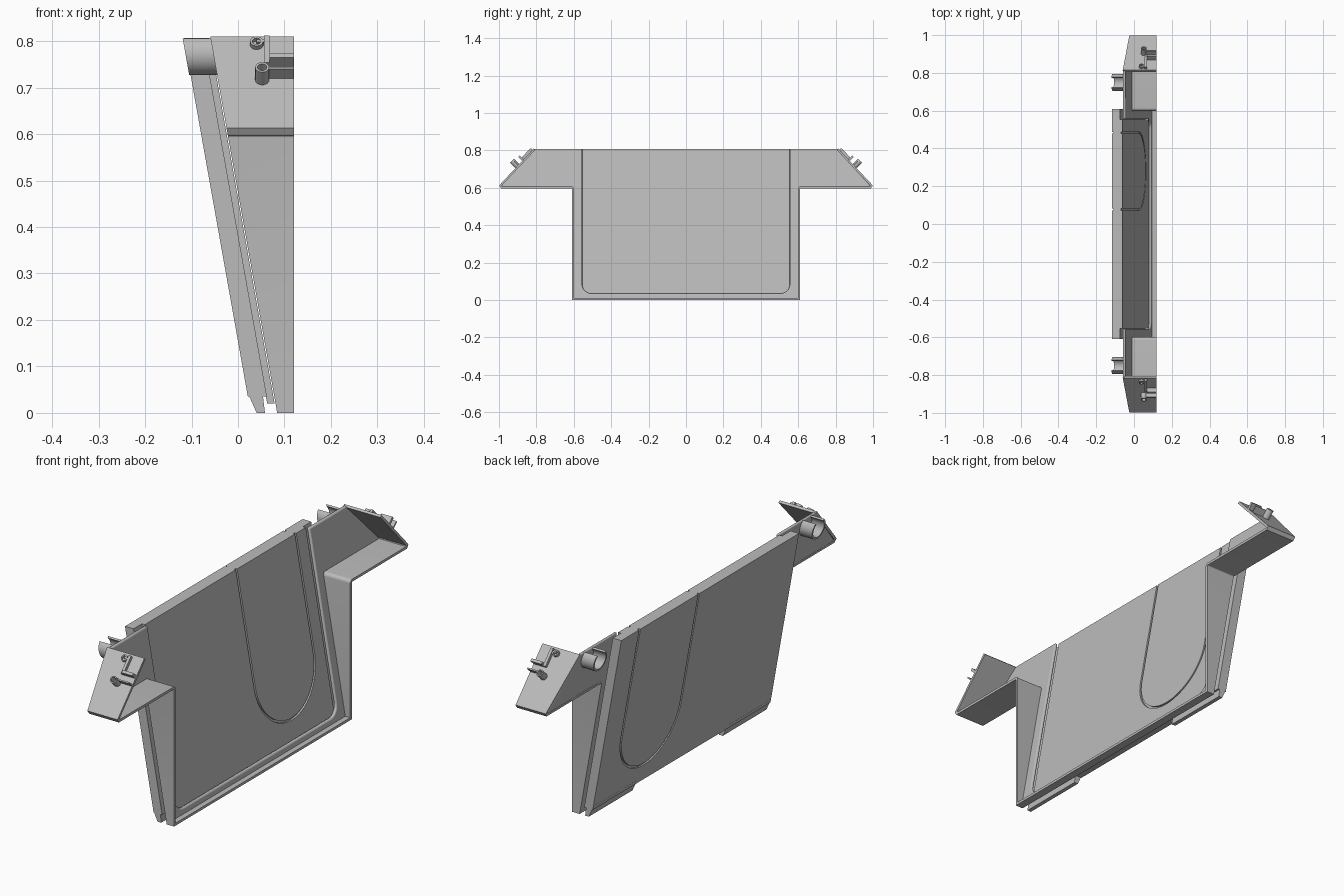
import bpy, bmesh, math
from mathutils import Vector

cube = bpy.data.objects.get("Cube")
if cube:
    bpy.data.objects.remove(cube, do_unlink=True)

grey = bpy.data.materials.new("plain grey")
grey.use_nodes = True
COLOR = (0.5, 0.5, 0.5, 1)
grey.diffuse_color = COLOR
grey.node_tree.nodes["Principled BSDF"].inputs["Base Color"].default_value = COLOR

TOP = 0.807
EDGE = 0.12


def lean(z):
    """x of the leaning panel's front face at height z"""
    return -0.06 + 0.178 * (0.8 - z)


def finish(name, bm):
    bmesh.ops.recalc_face_normals(bm, faces=bm.faces)
    mesh = bpy.data.meshes.new(name)
    bm.to_mesh(mesh)
    bm.free()
    obj = bpy.data.objects.new(name, mesh)
    bpy.context.collection.objects.link(obj)
    mesh.materials.append(grey)
    return obj


def smooth(obj, angle=35):
    bpy.ops.object.select_all(action="DESELECT")
    obj.select_set(True)
    bpy.context.view_layer.objects.active = obj
    bpy.ops.object.shade_smooth_by_angle(angle=math.radians(angle))


def slab(name, outline, back, front):
    """Leaning plate from a (y, z) outline between two offsets from the panel face"""
    bm = bmesh.new()
    rings = [[bm.verts.new((lean(z) + o, y, z)) for y, z in outline] for o in (back, front)]
    n = len(outline)
    for ring in rings:
        bm.faces.new(ring)
    for i in range(n):
        j = (i + 1) % n
        bm.faces.new((rings[0][i], rings[0][j], rings[1][j], rings[1][i]))
    return finish(name, bm)


def strip(name, path, width, back, front):
    """Bent strip along a (y, z) path; back and front give x from height"""
    pts = [Vector(p) for p in path]
    bm = bmesh.new()
    rows = []
    for i, p in enumerate(pts):
        a = (p - pts[i - 1]).normalized() if i else (pts[1] - p).normalized()
        b = (pts[i + 1] - p).normalized() if i < len(pts) - 1 else a
        na, nb = Vector((-a.y, a.x)), Vector((-b.y, b.x))
        miter = (na + nb) / (1 + na.dot(nb)) * width / 2
        l, r = p + miter, p - miter
        rows.append([bm.verts.new((x(q.y), q.x, q.y))
                     for q, x in ((l, back), (r, back), (r, front), (l, front))])
    for a, b in zip(rows, rows[1:]):
        for k in range(4):
            m = (k + 1) % 4
            bm.faces.new((a[k], a[m], b[m], b[k]))
    bm.faces.new(rows[0])
    bm.faces.new(rows[-1])
    return finish(name, bm)


def arc(cy, cz, r, start, end, n=16):
    angles = [math.radians(start + (end - start) * i / n) for i in range(n + 1)]
    return [(cy + r * math.cos(a), cz + r * math.sin(a)) for a in angles]


def cut(obj, cutter):
    cutter.hide_render = True
    mod = obj.modifiers.new("cut", "BOOLEAN")
    mod.operation, mod.solver, mod.object = "DIFFERENCE", "EXACT", cutter
    bpy.ops.object.select_all(action="DESELECT")
    bpy.context.view_layer.objects.active = obj
    obj.select_set(True)
    bpy.ops.object.modifier_apply(modifier=mod.name)
    bpy.data.objects.remove(cutter, do_unlink=True)


# Door panel: wide back layer and narrower front layer, with a U groove on both faces
back_panel = slab("back_panel", [(-.61, .035), (.61, .035), (.61, TOP), (-.61, TOP)], -.055, -.014)
front_panel = slab("front_panel", [(-.553, .02), (.553, .02), (.553, TOP), (-.553, TOP)], -.016, 0)
u_path = [(.077, .85)] + arc(.28, .315, .203, 180, 360, 28) + [(.483, .85)]
for panel, offset in ((back_panel, -.055), (front_panel, 0)):
    groove = strip("groove_cutter", u_path, .009,
                   lambda z, o=offset: lean(z) + o - .008,
                   lambda z, o=offset: lean(z) + o + .008)
    cut(panel, groove)

# Frame sheet with side wings and a round-cornered opening
outer = [(-.81, TOP), (-.99, .605), (-.607, .605), (-.607, .002),
         (.607, .002), (.607, .605), (.99, .605), (.81, TOP)]
inner = [(.555, TOP)] + arc(.505, .085, .05, 0, -90, 8) + arc(-.505, .085, .05, 270, 180, 8) + [(-.555, TOP)]
frame = slab("frame_sheet", outer + inner, .002, .016)
bevel = frame.modifiers.new("soft_edge", "BEVEL")
bevel.width, bevel.segments, bevel.limit_method = .006, 3, "ANGLE"
smooth(frame)

# Flange running round the frame and over both wings
half = [(.6045, .0055)] + arc(.6145, .5925, .01, 180, 90, 6) + [(.986, .6025), (.992, .612), (.81, .806)]
path = [(-y, z) for y, z in reversed(half)] + half
flange = strip("outer_flange", path, .011, lambda z: lean(z) + .002, lambda z: EDGE)
smooth(flange)

slope = Vector((0, .182, -.194)).normalized()
normal = Vector((0, .194, .182)).normalized()
start = Vector((0, .814, .81))


def on_slope(x, d, h, side):
    p = start + slope * d + normal * h
    return Vector((x, p.y * side, p.z))


def slope_box(name, x, d, h, side):
    bm = bmesh.new()
    v = [bm.verts.new(on_slope(a, b, c, side)) for a in x for b in d for c in h]
    for q in ((0, 1, 3, 2), (4, 5, 7, 6), (0, 1, 5, 4), (2, 3, 7, 6), (0, 2, 6, 4), (1, 3, 7, 5)):
        bm.faces.new([v[i] for i in q])
    return finish(name, bm)


def slope_tube(name, x, d, r, hole, height, side):
    """Hollow boss standing on the sloped wing end"""
    bm = bmesh.new()
    n = 20
    rings = []
    for rad, h in ((r, 0), (r, height), (hole, height), (hole, .002)):
        rings.append([bm.verts.new(on_slope(x + rad * math.cos(math.tau * i / n),
                                            d + rad * math.sin(math.tau * i / n), h, side))
                      for i in range(n)])
    for a, b in zip(rings, rings[1:]):
        for i in range(n):
            j = (i + 1) % n
            bm.faces.new((a[i], a[j], b[j], b[i]))
    bm.faces.new(rings[0])
    bm.faces.new(rings[-1])
    smooth(finish(name, bm))


for side, word in ((1, "back"), (-1, "front")):
    # Locating tab below the panel's end
    ys = (.31 * side, .61 * side)
    bm = bmesh.new()
    ends = [[bm.verts.new((x, y, z)) for x, z in
             ((.018, .05), (.04, 0), (.058, 0), (.052, .05))] for y in ys]
    for k in range(4):
        m = (k + 1) % 4
        bm.faces.new((ends[0][k], ends[0][m], ends[1][m], ends[1][k]))
    for e in ends:
        bm.faces.new(e)
    finish(word + "_locating_tab", bm)

    # Open half tube on the rear of the wing
    cradle = strip(word + "_cradle", arc(.75 * side, .772, .041, 130, 410, 28), .008,
                   lambda z: lean(z) - .058, lambda z: lean(z) + .006)
    smooth(cradle)

    # Latch fittings on the sloped wing end
    slope_tube(word + "_upper_boss", .04, .025, .014, .009, .012, side)
    slope_tube(word + "_latch_barrel", .052, .128, .015, .01, .04, side)
    slope_box(word + "_latch_bar", (.056, .068), (.01, .09), (0, .014), side)
    slope_box(word + "_latch_arm", (.068, EDGE), (.078, .09), (0, .03), side)
    slope_box(word + "_latch_lever", (.062, EDGE), (.118, .124), (0, .03), side)
    slope_box(word + "_latch_link", (.04, .062), (.018, .026), (0, .01), side)
